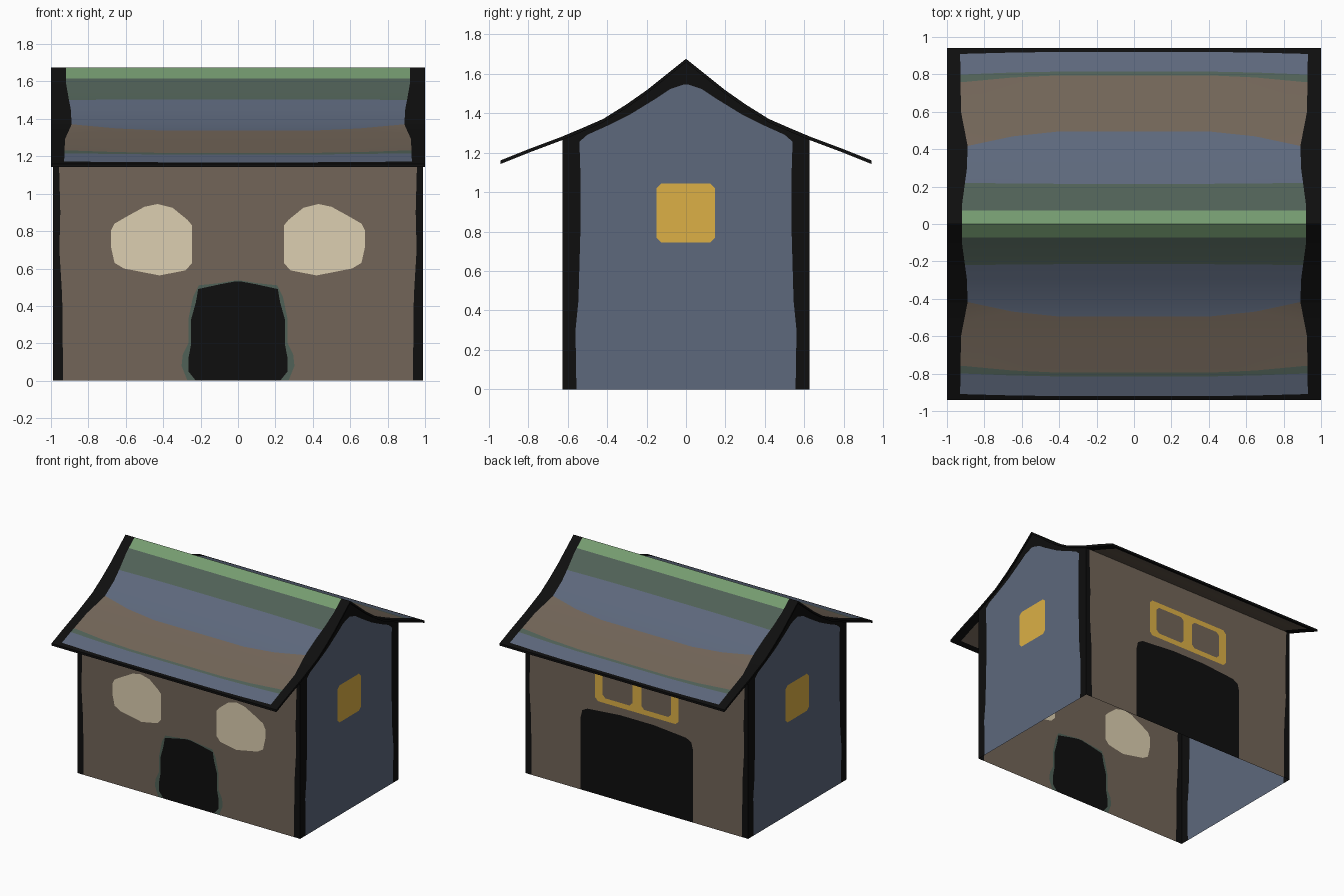
import bpy, bmesh, math
from mathutils import Vector
from mathutils.geometry import delaunay_2d_cdt

cube = bpy.data.objects.get("Cube")
if cube:
    bpy.data.objects.remove(cube, do_unlink=True)


# Materials
def material(name, *rgb):
    mat = bpy.data.materials.new(name)
    mat.use_nodes = True
    color = [((c / 255 + 0.055) / 1.055) ** 2.4 for c in rgb] + [1]
    mat.diffuse_color = color
    bsdf = next(n for n in mat.node_tree.nodes if n.type == 'BSDF_PRINCIPLED')
    bsdf.inputs["Base Color"].default_value = color
    return mat


BLACK, BROWN, BLUE, MOSS, GREEN, CREAM, GOLD = range(7)
MATS = [material("black trim", 14, 14, 14), material("brown timber", 114, 101, 88),
        material("slate blue", 93, 104, 124), material("dark moss", 80, 97, 87),
        material("light green", 117, 155, 112), material("cream", 220, 207, 177),
        material("gold", 220, 176, 70)]


# Shape helpers
def mirrored(half):
    """Close a half outline (positive side) across the vertical axis."""
    return half + [(-u, v) for u, v in reversed(half)]


def flipped(shape):
    return [(-u, v) for u, v in shape]


def rounded(u0, u1, v0, v1, r=0.025):
    return [(u0 + r, v0), (u1 - r, v0), (u1, v0 + r), (u1, v1 - r),
            (u1 - r, v1), (u0 + r, v1), (u0, v1 - r), (u0, v0 + r)]


def inside(p, poly):
    hit = False
    for (ax, ay), (bx, by) in zip(poly, poly[1:] + poly[:1]):
        if (ay > p.y) != (by > p.y) and p.x < (bx - ax) * (p.y - ay) / (by - ay) + ax:
            hit = not hit
    return hit


def make_object(name, bm):
    mesh = bpy.data.meshes.new(name)
    bm.to_mesh(mesh)
    bm.free()
    for mat in MATS:
        mesh.materials.append(mat)
    obj = bpy.data.objects.new(name, mesh)
    bpy.context.collection.objects.link(obj)
    return obj


def painted_sheet(name, outline, regions, place, creases=(), flip=False):
    """Cut a flat sheet along coloured regions (the last one wins), then place it."""
    verts, edges = [], []
    for loop in [outline] + [shape for _, shape in regions]:
        start, n = len(verts), len(loop)
        verts += [Vector(p) for p in loop]
        edges += [(start + i, start + (i + 1) % n) for i in range(n)]
    for a, b in creases:
        edges.append((len(verts), len(verts) + 1))
        verts += [Vector(a), Vector(b)]
    pts, _, tris, *_ = delaunay_2d_cdt(verts, edges, [], 0, 1e-5)
    bm = bmesh.new()
    bverts = [bm.verts.new(place(p.x, p.y)) for p in pts]
    for tri in tris:
        mid = sum((pts[i] for i in tri), Vector((0, 0))) / len(tri)
        if inside(mid, outline):
            face = bm.faces.new([bverts[i] for i in tri])
            for color, shape in regions:
                if inside(mid, shape):
                    face.material_index = color
    if flip:
        bmesh.ops.reverse_faces(bm, faces=bm.faces[:])
    loose = [v for v in bm.verts if not v.link_faces]
    bmesh.ops.delete(bm, geom=loose, context='VERTS')
    return make_object(name, bm)


# Sagging roof profile: distance from ridge, height
PROFILE = [(0, 1.675), (.1, 1.595), (.2, 1.515), (.3, 1.445), (.42, 1.37),
           (.53, 1.322), (.63, 1.28), (.79, 1.22), (.94, 1.16)]
EAVE, THICK = .94, .018
WALL_X, WALL_Y = .99, .625


def roof_z(y):
    y = min(abs(y), EAVE)
    for (y0, z0), (y1, z1) in zip(PROFILE, PROFILE[1:]):
        if y <= y1:
            return z0 + (z1 - z0) * (y - y0) / (y1 - y0)
    return PROFILE[-1][1]


# Front wall: timber panel, two cream windows, arched door
wall_top = roof_z(WALL_Y) - .01
wall = mirrored([(WALL_X, 0), (WALL_X, wall_top)])
panel = mirrored([(.935, 0), (.94, .45), (.955, .7), (.95, .9), (.96, wall_top)])
window = [(.68, .8), (.66, .84), (.6, .875), (.5, .93), (.43, .945), (.35, .925),
          (.27, .86), (.245, .83), (.245, .63), (.28, .59), (.42, .563),
          (.61, .6), (.66, .63), (.68, .72)]
door_frame = mirrored([(.27, 0), (.302, .08), (.295, .14), (.265, .2), (.265, .33),
                       (.24, .45), (.21, .51), (.1, .522), (.02, .535)])
door = mirrored([(.225, 0), (.265, .05), (.265, .12), (.25, .2), (.25, .33),
                 (.225, .42), (.213, .49), (.1, .515), (.02, .53)])
painted_sheet("front_wall", wall,
              [(BROWN, panel), (CREAM, window), (CREAM, flipped(window)),
               (MOSS, door_frame), (BLACK, door)],
              lambda u, v: (u, -WALL_Y, v))

# Back wall: wide gate and a gold double window
gate = mirrored([(.5, 0), (.5, .58), (.485, .64), (.44, .665), (.15, .69)])
pane = rounded(.04, .305, .79, 1.01)
painted_sheet("back_wall", wall,
              [(BROWN, panel), (BLACK, gate), (GOLD, rounded(-.37, .37, .75, 1.05)),
               (BROWN, pane), (BROWN, flipped(pane))],
              lambda u, v: (-u, WALL_Y, v))

# Gable walls: black outline, blue panel, gold window
gable = mirrored([(WALL_Y, 0), (WALL_Y, wall_top)]
                 + [(y, z - .01) for y, z in reversed(PROFILE) if 0 < y < WALL_Y]
                 + [(.001, PROFILE[0][1] - .011)])
gable_panel = mirrored([(.555, 0), (.56, .3), (.545, .45), (.535, .8), (.535, 1.1),
                        (.54, 1.255), (.5, 1.29), (.4, 1.335), (.28, 1.395),
                        (.15, 1.475), (.08, 1.522), (.01, 1.545)])
for side, label in ((1, "left"), (-1, "right")):
    painted_sheet(label + "_gable_wall", gable,
                  [(BLUE, gable_panel), (GOLD, rounded(-.15, .148, .745, 1.043))],
                  lambda u, v, s=side: (s * WALL_X, s * u, v))


# Roof covering: colour bands stepping from eave up to ridge
def band(centre, edge):
    quarter = [(1, edge), (.9, edge), (.65, (centre * 2 + edge) / 3), (.4, centre)]
    upper = mirrored(quarter)
    return upper + [(x, -y) for x, y in reversed(upper)]


roof_outline = [(-1, -EAVE), (1, -EAVE), (1, EAVE), (-1, EAVE)]
trim_half = [(.93, EAVE), (.925, .6), (.89, .42), (.893, .3), (.92, .1)]
trim = ([(1, EAVE)] + trim_half + [(x, -y) for x, y in reversed(trim_half)]
        + [(1, -EAVE)])
ys = [-y for y, _ in reversed(PROFILE[1:])] + [y for y, _ in PROFILE]
creases = [((-1, y), (1, y)) for y in ys[1:-1]]
covering = painted_sheet("roof_covering", roof_outline,
                         [(BLUE, band(.92, .91)), (MOSS, band(.815, .80)),
                          (BROWN, band(.795, .76)), (BLUE, band(.495, .415)),
                          (MOSS, band(.215, .22)), (GREEN, band(.073, .073)),
                          (BLACK, trim), (BLACK, flipped(trim))],
                         lambda u, v: (u, v, roof_z(v)), creases)

# Roof underside: timber inside a black border
soffit = [(-.93, -.9), (.93, -.9), (.93, .9), (-.93, .9)]
underside = painted_sheet("roof_underside", roof_outline, [(BROWN, soffit)],
                          lambda u, v: (u, v, roof_z(v) - THICK), creases, flip=True)

# Roof edge: thin black strip joining covering and underside
bm = bmesh.new()
border = [(1, y) for y in ys] + [(-1, y) for y in reversed(ys)]
upper = [bm.verts.new((x, y, roof_z(y))) for x, y in border]
lower = [bm.verts.new((x, y, roof_z(y) - THICK)) for x, y in border]
for i in range(len(border)):
    j = (i + 1) % len(border)
    bm.faces.new((lower[i], lower[j], upper[j], upper[i]))
make_object("roof_edge", bm)

# Smooth the roof sag while keeping the ridge sharp
bpy.ops.object.select_all(action='DESELECT')
for obj in (covering, underside):
    obj.select_set(True)
bpy.context.view_layer.objects.active = covering
bpy.ops.object.shade_smooth_by_angle(angle=math.radians(30))
